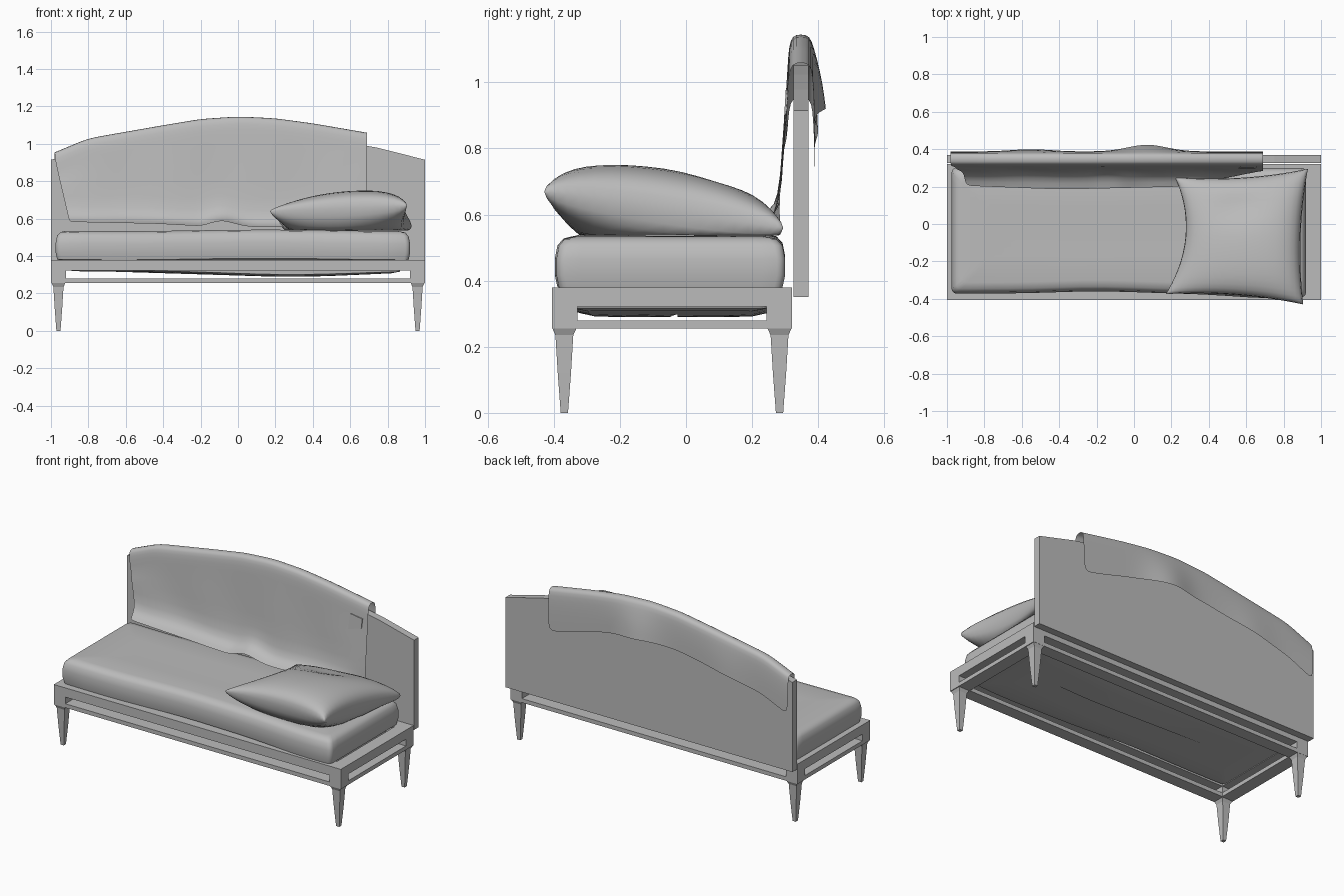
import bpy, bmesh, math
from mathutils import Vector

cube = bpy.data.objects.get("Cube")
if cube:
    bpy.data.objects.remove(cube, do_unlink=True)

grey = bpy.data.materials.new("plain grey")
grey.use_nodes = True
grey.diffuse_color = (0.5, 0.5, 0.5, 1)
grey.node_tree.nodes["Principled BSDF"].inputs["Base Color"].default_value = (0.5, 0.5, 0.5, 1)


def finish(name, bm, smooth=None, subsurf=0):
    bmesh.ops.recalc_face_normals(bm, faces=bm.faces)
    mesh = bpy.data.meshes.new(name)
    bm.to_mesh(mesh)
    bm.free()
    mesh.materials.append(grey)
    ob = bpy.data.objects.new(name, mesh)
    bpy.context.collection.objects.link(ob)
    if subsurf:
        ob.modifiers.new("soften", 'SUBSURF').levels = subsurf
    if smooth:
        bpy.ops.object.select_all(action='DESELECT')
        ob.select_set(True)
        bpy.context.view_layer.objects.active = ob
        bpy.ops.object.shade_smooth_by_angle(angle=math.radians(smooth))


def add_box(bm, lo, hi):
    lo, hi = Vector(lo), Vector(hi)
    for v in bmesh.ops.create_cube(bm, size=1)["verts"]:
        v.co = (lo + hi) / 2 + v.co * (hi - lo)


def loft(bm, rings, closed=True, caps=True):
    rows = [[bm.verts.new(p) for p in ring] for ring in rings]
    n = len(rows[0])
    for a, b in zip(rows, rows[1:]):
        for i in range(n if closed else n - 1):
            j = (i + 1) % n
            bm.faces.new((a[i], a[j], b[j], b[i]))
    if caps:
        bm.faces.new(rows[0][::-1])
        bm.faces.new(rows[-1])


def lerp_table(table, x):
    for (x0, y0), (x1, y1) in zip(table, table[1:]):
        if x <= x1:
            return y0 + (y1 - y0) * max(0, (x - x0) / (x1 - x0))
    return table[-1][1]


def bump(x, centre, width):
    return math.exp(-((x - centre) / width) ** 2)


# Base: corner posts joined by broad upper and lower rails with a slot between
FRONT, BACK, LOW, TOP, W = -0.405, 0.32, 0.255, 0.38, 0.076
bm = bmesh.new()
for z0, z1 in ((0.322, TOP), (LOW, 0.28)):
    for y0 in (FRONT, BACK - W):
        add_box(bm, (-0.92, y0, z0), (0.92, y0 + W, z1))
    for x0 in (-1, 0.92):
        add_box(bm, (x0, FRONT + W, z0), (x0 + 0.08, BACK - W, z1))
for x0 in (-1, 0.92):
    for y0 in (FRONT, BACK - W):
        add_box(bm, (x0, y0, LOW), (x0 + 0.08, y0 + W, TOP))
finish("base_frame", bm)

# Tapered legs with a short flare at the top
for xn, x in (("left", 0.96), ("right", -0.96)):
    for yn, y in (("front", -0.368), ("back", 0.283)):
        bm = bmesh.new()
        loft(bm, [[(x + a * h, y + b * h, z) for a, b in ((-1, -1), (1, -1), (1, 1), (-1, 1))]
                  for z, h in ((0, 0.011), (0.12, 0.02), (0.235, 0.027), (LOW, 0.036))])
        finish(f"{yn}_{xn}_leg", bm)

# Arched backboard
outline = [(1, 0.35), (-1, 0.35)]
outline += [(i / 4, 1.06 - 0.145 * (i / 4) ** 2) for i in range(-4, 5)]
bm = bmesh.new()
loft(bm, [[(x, y, z) for x, z in outline] for y in (0.325, 0.37)])
finish("backboard", bm)


# Mattress: stacked rounded rectangles, sagging between the rails
def mattress_ring(inset, z, sag=0):
    x0, x1, y0, y1 = -0.975 + inset, 0.92 - inset, -0.372 + inset, 0.3 - inset
    r, steps = 0.025 if inset < 0.3 else 0.004, 14
    corners = ((x1 - r, y1 - r), (x0 + r, y1 - r), (x0 + r, y0 + r), (x1 - r, y0 + r))
    pts = []
    for q, (cx, cy) in enumerate(corners):
        arc = [Vector((cx + r * math.cos(a), cy + r * math.sin(a), z))
               for a in (math.pi / 2 * (q + t / 3) for t in range(4))]
        a = math.pi / 2 * (q + 1)
        nx, ny = corners[(q + 1) % 4]
        end = Vector((nx + r * math.cos(a), ny + r * math.sin(a), z))
        pts += arc + [arc[-1].lerp(end, t / steps) for t in range(1, steps)]
    for p in pts:
        # Front edge bulges under the pillow and dips in the middle
        if p.y < -0.2:
            p.y += 0.012 * bump(p.x, -0.2, 0.3) - 0.025 * bump(p.x, 0.75, 0.3)
        p.z += 0.004 * math.sin(4 * p.x + 1) - sag * bump(p.x, 0.25, 0.52)
    return pts


bm = bmesh.new()
loft(bm, [mattress_ring(*r) for r in (
    (0.325, 0.322, 0.036), (0.2, 0.322, 0.036), (0.1, 0.322, 0.034), (0.055, 0.328, 0.03),
    (0.05, 0.372), (0.008, 0.384), (0.0, 0.42), (0.0, 0.47), (0.008, 0.51),
    (0.026, 0.53), (0.06, 0.537), (0.2, 0.536))])
finish("mattress", bm, 50)

# Padded throw draped over the backboard
crest = [(-0.98, 0.955), (-0.8, 1.03), (-0.4, 1.1), (-0.2, 1.133), (0, 1.147),
         (0.2, 1.137), (0.4, 1.11), (0.69, 1.06)]
hem = [(-0.98, 0.583), (-0.45, 0.573), (-0.2, 0.56), (-0.1, 0.595), (0.05, 0.555), (0.7, 0.56)]
reach = [(-0.98, 0.205), (-0.4, 0.185), (0.25, 0.2), (0.69, 0.285)]


def throw_section(t):
    x = -0.98 + 1.67 * t
    top, low, out = lerp_table(crest, x), lerp_table(hem, x), lerp_table(reach, x)
    flap = bump(x, 0.07, 0.14) * 0.037 + bump(x, -0.55, 0.14) * 0.012
    drop = 0.22 + 0.045 * bump(x, 0.69, 0.35) + 0.02 * bump(x, -0.98, 0.3)
    profile = [(out, low), (max(out, 0.25), low + 0.018), (0.283, low + 0.07), (0.292, 0.78),
               (0.306, top - 0.13), (0.309, top - 0.06), (0.316, top - 0.015), (0.33, top),
               (0.365, top), (0.38, top - 0.015), (0.385 + flap * 0.3, top - 0.07),
               (0.388 + flap * 0.7, top - 0.14), (0.388 + flap, top - drop)]
    section = []
    for k, (y, z) in enumerate(profile):
        # Left edge slants inward towards the seat
        taper = 0.08 * (1 - t) ** 4 * max(0, (0.92 - z) / 0.34) if k < 7 else 0
        ripple = 0.004 * math.sin(13 * x + 5 * z) if 1 < k < 4 else 0
        section.append((x + taper, y + ripple, z))
    return section


bm = bmesh.new()
loft(bm, [throw_section(i / 30) for i in range(31)], closed=False, caps=False)
finish("back_throw", bm, 60, 1)

# Small patch stitched on the throw
bm = bmesh.new()
patch = ((0.56, 0.88), (0.65, 0.905), (0.655, 0.965), (0.57, 0.977))
loft(bm, [[(x, y + (z - 0.88) * 0.06, z) for x, z in patch] for y in (0.296, 0.304)])
finish("throw_patch", bm)

# Plump pillow with pinched corners
front_left, front_right = Vector((0.17, -0.375, 0.64)), Vector((0.905, -0.43, 0.67))
back_left, back_right = Vector((0.22, 0.25, 0.575)), Vector((0.93, 0.295, 0.56))


def pillow_point(u, v, side):
    s = (u + 1) / 2
    p = front_left.lerp(front_right, s).lerp(back_left.lerp(back_right, s), (v + 1) / 2)
    # Edges curve inward between the corners
    p.x -= 0.045 * u * (1 - v * v) * abs(u) * (1.8 if u < 0 else 0.6)
    p.y -= 0.025 * v * (1 - u * u) * abs(v)
    h = ((1 - u * u) * (1 - v * v)) ** 0.36
    if side > 0:
        p.z += h * (0.122 + 0.03 * u - 0.025 * bump(u, 0, 0.4) * bump(v, 0.5, 0.25))
    else:
        p.z = max(p.z - 0.16 * h, min(p.z, 0.537))
    return p


N = 20
bm = bmesh.new()
params = [math.sin(math.pi / 2 * (2 * i / N - 1)) for i in range(N + 1)]
for side in (1, -1):
    loft(bm, [[pillow_point(u, v, side) for u in params] for v in params], closed=False, caps=False)
bmesh.ops.remove_doubles(bm, verts=bm.verts, dist=0.0005)
finish("pillow", bm, 70)
